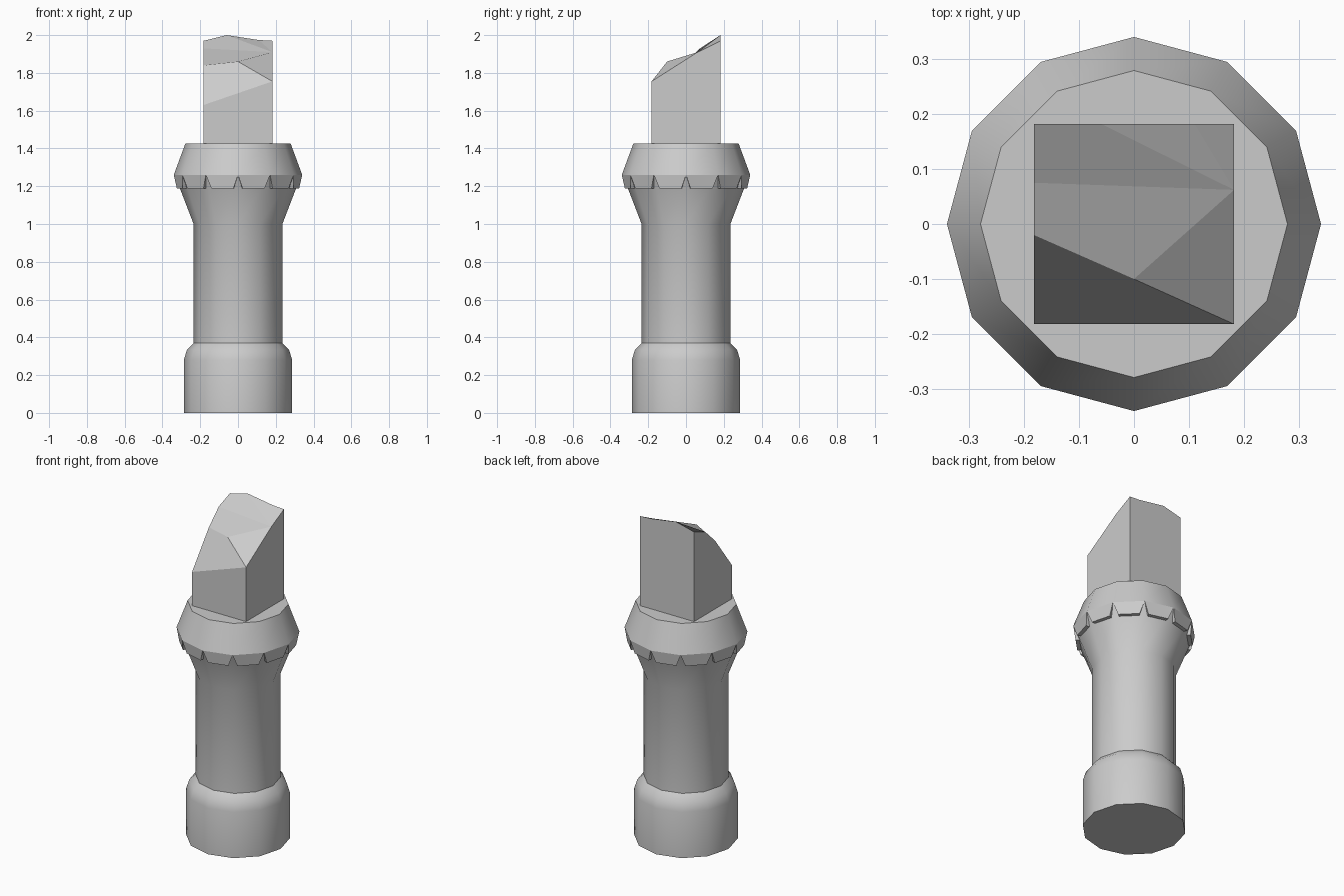
import bpy, math
from mathutils import Vector

if "Cube" in bpy.data.objects:
    bpy.data.objects.remove(bpy.data.objects["Cube"])

SIDES = 12


def make_object(name, verts, faces, angle=None):
    mesh = bpy.data.meshes.new(name)
    mesh.from_pydata([tuple(v) for v in verts], [], faces)
    mesh.update()
    obj = bpy.data.objects.new(name, mesh)
    bpy.context.collection.objects.link(obj)
    if angle:
        bpy.ops.object.select_all(action='DESELECT')
        bpy.context.view_layer.objects.active = obj
        obj.select_set(True)
        bpy.ops.object.shade_smooth_by_angle(angle=math.radians(angle))
    return obj


def ring_point(r, i, z):
    a = 2 * math.pi * i / SIDES
    return Vector((r * math.cos(a), r * math.sin(a), z))


def lathe(name, profile, cap_bottom=False, cap_top=False):
    n = SIDES
    verts = [ring_point(r, i, z) for r, z in profile for i in range(n)]
    faces = [(k * n + i, k * n + (i + 1) % n, (k + 1) * n + (i + 1) % n, (k + 1) * n + i)
             for k in range(len(profile) - 1) for i in range(n)]
    if cap_bottom:
        faces.append(tuple(reversed(range(n))))
    if cap_top:
        faces.append(tuple(range(len(verts) - n, len(verts))))
    return make_object(name, verts, faces, 35)


# Handle: pommel, shaft and flared neck, then the bevelled collar
lathe("pommel", [(0.287, 0), (0.287, 0.28), (0.27, 0.335), (0.235, 0.37)], cap_bottom=True)
lathe("shaft", [(0.235, 0.37), (0.235, 1.0), (0.335, 1.26)])
lathe("collar", [(0.335, 1.26), (0.34, 1.26), (0.279, 1.425)], cap_top=True)

# Collar teeth: one wedge per side, narrowing downward
verts, faces = [], []
for i in range(SIDES):
    b = len(verts)
    verts += [ring_point(0.34, i, 1.26), ring_point(0.34, i + 1, 1.26)]
    for r in (0.33, 0.304):
        p, q = ring_point(r, i, 1.187), ring_point(r, i + 1, 1.187)
        verts += [p.lerp(q, 0.15), p.lerp(q, 0.85)]
    faces += [(b, b + 2, b + 3, b + 1), (b + 2, b + 4, b + 5, b + 3),
              (b, b + 4, b + 2), (b + 1, b + 3, b + 5)]
teeth = make_object("collar_teeth", verts, faces)
for p in teeth.data.polygons:
    if p.normal.dot(p.center * Vector((1, 1, 0))) < 0 and len(p.vertices) == 4 and abs(p.normal.z) < 0.5:
        p.flip()
    elif p.normal.z > 0.5:
        p.flip()

# Core block with a faceted, broken-looking top
w, z0 = 0.182, 1.425
core = [
    (-w, -w, z0), (w, -w, z0), (w, w, z0), (-w, w, z0),              # 0-3 base
    (-w, -w, 1.63), (w, -w, 1.755), (w, w, 1.97), (-w, w, 1.97),     # 4-7 corners
    (-w, -0.02, 1.84), (0, -0.1, 1.86), (w, 0.062, 1.91),            # 8-10
    (-w, 0.075, 1.93), (-0.06, w, 2.0), (0.11, w, 1.974),            # 11-13
]
make_object("core_block", core, [
    (0, 3, 2, 1), (0, 1, 5, 4), (1, 2, 6, 10, 5),
    (2, 3, 7, 12, 13, 6), (3, 0, 4, 8, 11, 7),
    (4, 5, 9, 8), (9, 5, 10), (8, 9, 10, 11),
    (11, 10, 12, 7), (12, 10, 13), (13, 10, 6),
])
